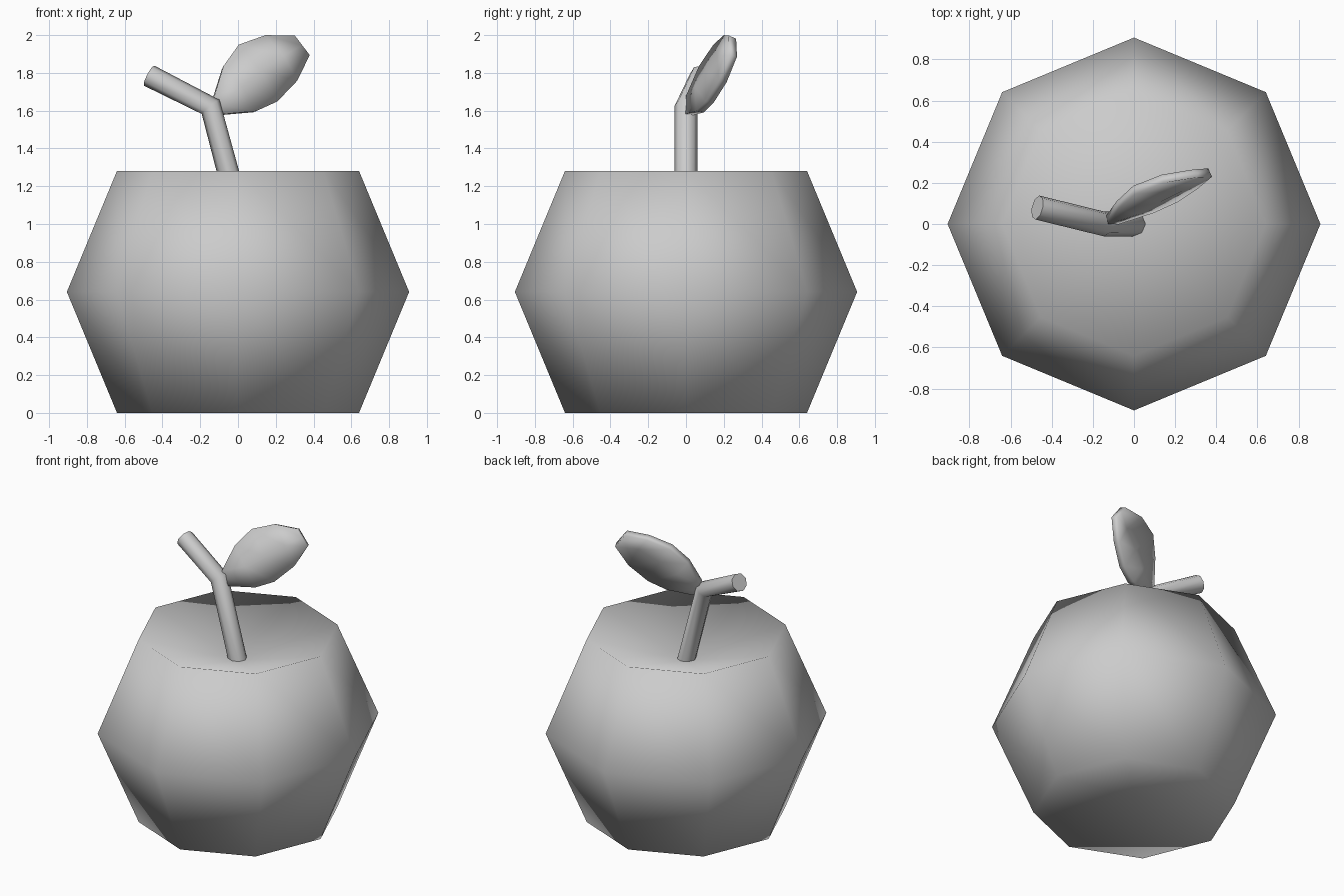
import bpy, bmesh
from mathutils import Vector

if "Cube" in bpy.data.objects:
    bpy.data.objects.remove(bpy.data.objects["Cube"])

R = 0.906          # body radius
RING = R * 0.7071  # height of the upper and lower rings


def add_mesh(name, bm):
    bmesh.ops.recalc_face_normals(bm, faces=bm.faces)
    me = bpy.data.meshes.new(name)
    bm.to_mesh(me)
    bm.free()
    ob = bpy.data.objects.new(name, me)
    bpy.context.collection.objects.link(ob)
    for p in me.polygons:
        p.use_smooth = True
    return ob


# Fruit body: eight-sided sphere with its poles pushed in
bm = bmesh.new()
bmesh.ops.create_uvsphere(bm, u_segments=8, v_segments=4, radius=R)
for v in bm.verts:
    if v.co.z > R * 0.95:
        v.co.z = RING - 0.20
    elif v.co.z < -R * 0.95:
        v.co.z = -RING + 0.08
    v.co.z += RING
add_mesh("fruit_body", bm)

# Stem: bent tube with capped ends
cu = bpy.data.curves.new("stem", 'CURVE')
cu.dimensions = '3D'
cu.bevel_depth = 0.06
cu.bevel_resolution = 2
cu.use_fill_caps = True
path = [(0.01, 0, 1.04), (-0.145, 0, 1.62), (-0.47, 0.08, 1.785)]
sp = cu.splines.new('POLY')
sp.points.add(len(path) - 1)
for p, co in zip(sp.points, path):
    p.co = (*co, 1)
stem = bpy.data.objects.new("stem", cu)
bpy.context.collection.objects.link(stem)

# Leaf: upper and lower edges with a folded midrib between them
upper = [(-0.13, 0.02, 1.67), (-0.08, 0.09, 1.83), (0.0, 0.165, 1.94),
         (0.14, 0.22, 1.99), (0.295, 0.245, 1.99)]
lower = [(-0.08, 0.02, 1.58), (0.09, 0.075, 1.595), (0.20, 0.125, 1.645),
         (0.305, 0.195, 1.755), (0.37, 0.25, 1.89)]
fold = [0.0, 0.02, 0.03, 0.03, 0.0]
bm = bmesh.new()
rows = []
for u, l, f in zip(upper, lower, fold):
    u, l = Vector(u), Vector(l)
    mid = (u + l) / 2 + Vector((0.45, -0.75, 0.4)) * f
    rows.append([bm.verts.new(c) for c in (u, mid, l)])
for a, b in zip(rows, rows[1:]):
    for i in range(2):
        bm.faces.new((a[i], a[i + 1], b[i + 1], b[i]))
leaf = add_mesh("leaf", bm)
sol = leaf.modifiers.new("thickness", 'SOLIDIFY')
sol.thickness = 0.045
sol.offset = 0
